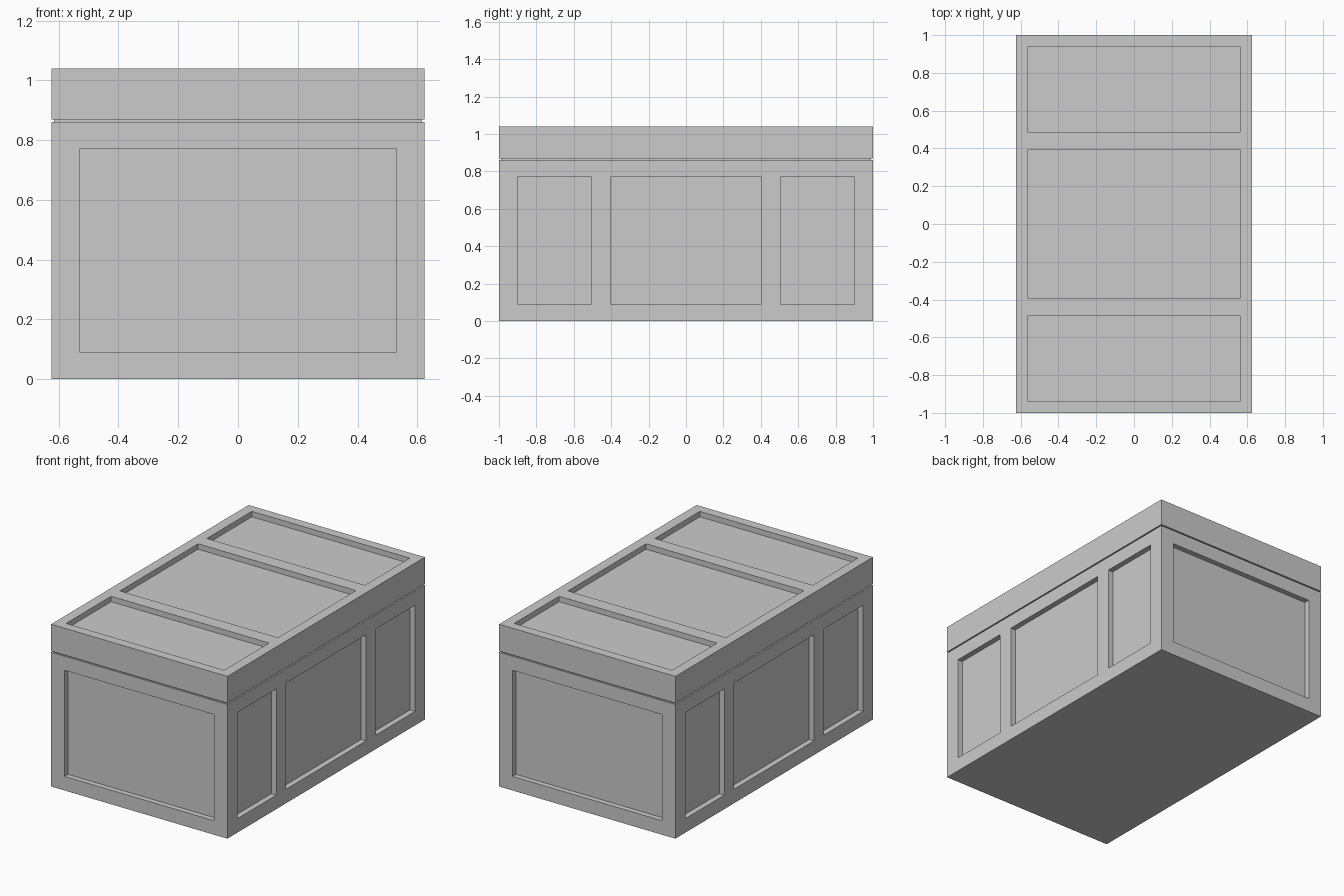
import bpy, bmesh
from mathutils import Matrix, Vector

if "Cube" in bpy.data.objects:
    bpy.data.objects.remove(bpy.data.objects["Cube"])

W, L = 0.625, 1.0          # half width, half length
DEPTH = 0.035              # panel recess depth


def boxes(name, spans):
    """One mesh object made of boxes given as (min corner, max corner)."""
    bm = bmesh.new()
    for lo, hi in spans:
        lo, hi = Vector(lo), Vector(hi)
        m = Matrix.Translation((lo + hi) / 2) @ Matrix.Diagonal((*(hi - lo), 1))
        bmesh.ops.create_cube(bm, size=1, matrix=m)
    me = bpy.data.meshes.new(name)
    bm.to_mesh(me)
    bm.free()
    ob = bpy.data.objects.new(name, me)
    bpy.context.collection.objects.link(ob)
    return ob


def carve(ob, spans):
    """Cut the recesses out of an object and remove the cutter."""
    cutter = boxes(ob.name + "_cutter", spans)
    cutter.hide_render = True
    mod = ob.modifiers.new("recesses", 'BOOLEAN')
    mod.operation, mod.solver, mod.object = 'DIFFERENCE', 'EXACT', cutter
    bpy.context.view_layer.objects.active = ob
    bpy.ops.object.modifier_apply(modifier=mod.name)
    bpy.data.objects.remove(cutter)


# Chest body with one panel on each end and three on each side
body = boxes("chest_body", [((-W, -L, 0), (W, L, 0.86))])
z0, z1, out = 0.09, 0.77, 0.1
recesses = [((-0.53, -L - out, z0), (0.53, -L + DEPTH, z1)),
            ((-0.53, L - DEPTH, z0), (0.53, L + out, z1))]
for y0, y1 in ((-0.90, -0.505), (-0.405, 0.405), (0.505, 0.90)):
    recesses.append(((W - DEPTH, y0, z0), (W + out, y1, z1)))
    recesses.append(((-W - out, y0, z0), (-W + DEPTH, y1, z1)))
carve(body, recesses)

# Narrow seam between body and lid
boxes("lid_seam", [((-W + 0.01, -L + 0.01, 0.855), (W - 0.01, L - 0.01, 0.875))])

# Lid with three recessed top panels
lid = boxes("lid", [((-W, -L, 0.868), (W, L, 1.04))])
carve(lid, [((-0.56, y0, 1.04 - DEPTH), (0.56, y1, 1.2))
            for y0, y1 in ((-0.94, -0.485), (-0.395, 0.395), (0.485, 0.94))])
